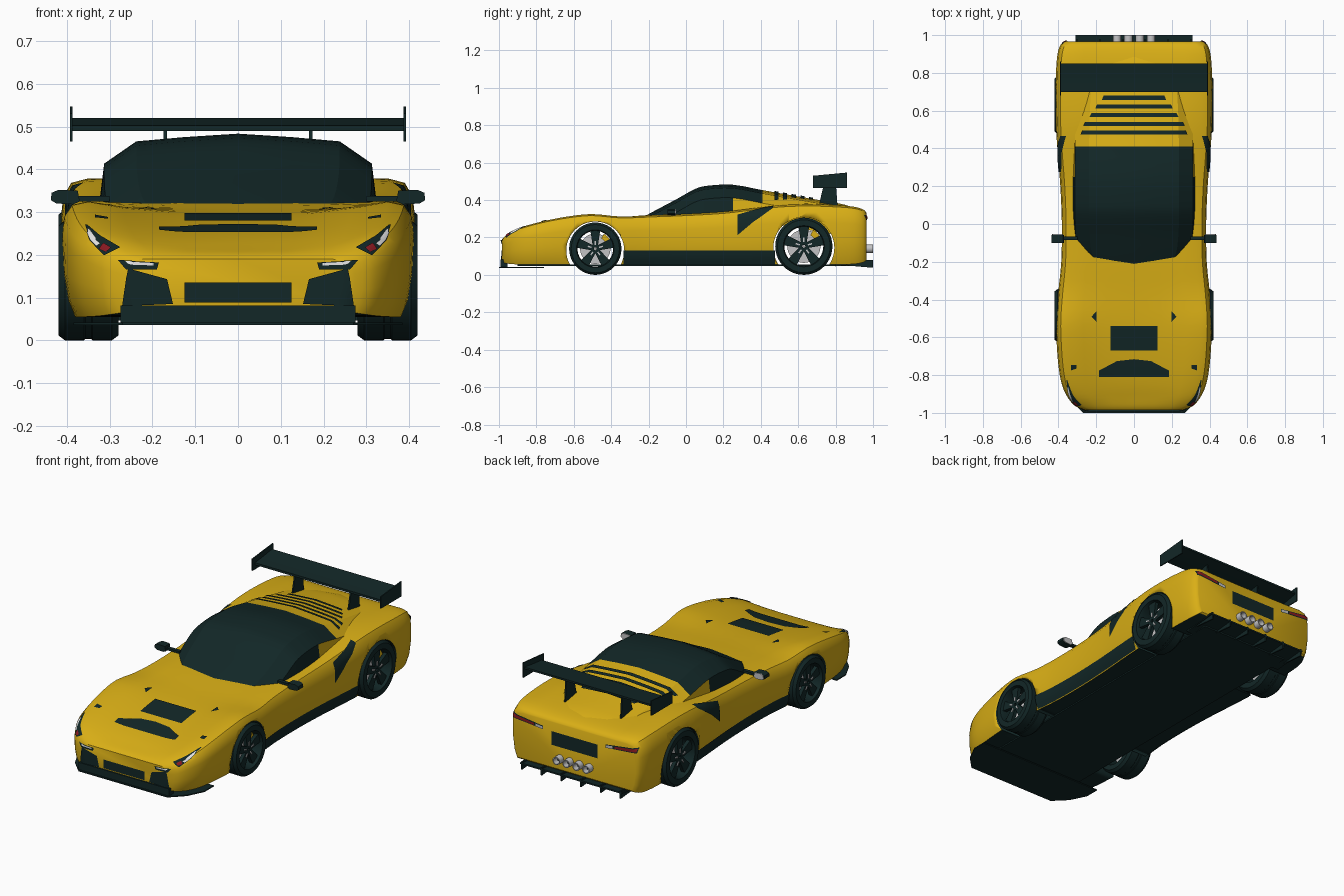
import bpy, bmesh, math
from mathutils import Vector
from mathutils.bvhtree import BVHTree

if "Cube" in bpy.data.objects:
    bpy.data.objects.remove(bpy.data.objects["Cube"])

def material(name, rgb):
    m = bpy.data.materials.new(name)
    m.diffuse_color = (*rgb, 1)
    m.use_nodes = True
    m.node_tree.nodes["Principled BSDF"].inputs["Base Color"].default_value = m.diffuse_color
    return m

YELLOW = material("yellow_paint", (0.70, 0.43, 0.008))
DARK = material("dark_trim", (0.006, 0.02, 0.02))
SILVER = material("silver", (0.55, 0.55, 0.56))
WHITE = material("white_lamp", (0.85, 0.85, 0.85))
RED = material("red_lamp", (0.25, 0.01, 0.015))

def finish(name, bm, mats, recalc=True, angle=35):
    if recalc:
        bmesh.ops.recalc_face_normals(bm, faces=bm.faces[:])
    me = bpy.data.meshes.new(name)
    bm.to_mesh(me)
    bm.free()
    for m in mats:
        me.materials.append(m)
    ob = bpy.data.objects.new(name, me)
    bpy.context.collection.objects.link(ob)
    me.shade_smooth()
    me.set_sharp_from_angle(angle=math.radians(angle))
    return ob

def spline(rows, k):
    """Smoothly resample rows of numbers, k steps per gap."""
    out = []
    for i in range(len(rows) - 1):
        p = [rows[max(0, min(len(rows) - 1, i + j))] for j in (-1, 0, 1, 2)]
        for s in range(k):
            t = s / k
            out.append([0.5 * (2 * b + (c - a) * t + (2 * a - 5 * b + 4 * c - d) * t * t
                        + (3 * b - a - 3 * c + d) * t ** 3) for a, b, c, d in zip(*p)])
    return out + [list(rows[-1])]

def loft(name, rows, half, mats, rule=None, angle=35):
    """Skin mirrored half-sections; half(row) lists (x, z) from top to bottom."""
    bm = bmesh.new()
    rings = []
    for r in rows:
        h = half(r)
        pts = h + [(-x, z) for x, z in h[-2:0:-1]]
        rings.append([bm.verts.new((x, r[0], z)) for x, z in pts])
    n = len(rings[0])
    for a, b in zip(rings, rings[1:]):
        for i in range(n):
            f = bm.faces.new((a[i], a[(i + 1) % n], b[(i + 1) % n], b[i]))
            if rule:
                f.material_index = rule(f.calc_center_median().y, min(i, n - 1 - i))
    bm.faces.new(rings[0])
    bm.faces.new(rings[-1])
    return finish(name, bm, mats, angle=angle)

def prism(name, polys, axis, lo, hi, mat):
    """Extrude 2D outlines along an axis (x: y,z   y: x,z   z: x,y)."""
    put = {'x': lambda u, v, w: (w, u, v), 'y': lambda u, v, w: (u, w, v),
           'z': lambda u, v, w: (u, v, w)}[axis]
    bm = bmesh.new()
    for poly in polys:
        a = [bm.verts.new(put(u, v, lo)) for u, v in poly]
        b = [bm.verts.new(put(u, v, hi)) for u, v in poly]
        bm.faces.new(a)
        bm.faces.new(b)
        for i in range(len(a)):
            j = (i + 1) % len(a)
            bm.faces.new((a[i], a[j], b[j], b[i]))
    return finish(name, bm, [mat])

def box(name, x0, x1, y0, y1, z0, z1, mat):
    return prism(name, [[(x0, y0), (x1, y0), (x1, y1), (x0, y1)]], 'z', z0, z1, mat)

def lathe(name, prof, c, mat, axis='x', n=40):
    """Revolve a closed (along, radius) loop round an axis through c."""
    bm = bmesh.new()
    rings = []
    for k in range(n):
        t = 2 * math.pi * k / n
        u, v = math.cos(t), math.sin(t)
        rings.append([bm.verts.new(Vector(c) + Vector((a, r * u, r * v) if axis == 'x'
                      else (r * u, a, r * v))) for a, r in prof])
    for k in range(n):
        a, b = rings[k], rings[(k + 1) % n]
        for i in range(len(prof)):
            j = (i + 1) % len(prof)
            bm.faces.new((a[i], a[j], b[j], b[i]))
    return finish(name, bm, [mat])

# Body: y, half width, centre top, shoulder, underside
BODY = [(-.985, .26, .19, .19, .07), (-.965, .31, .203, .208, .062), (-.92, .35, .218, .238, .057),
        (-.85, .382, .24, .264, .055), (-.75, .40, .262, .29, .055), (-.62, .41, .284, .314, .055),
        (-.5, .412, .298, .325, .055), (-.35, .40, .308, .312, .055), (-.2, .385, .32, .317, .055),
        (0, .382, .33, .325, .055), (.2, .39, .34, .337, .055), (.35, .402, .355, .355, .055),
        (.5, .412, .378, .372, .055), (.65, .415, .382, .378, .055), (.8, .413, .372, .373, .055),
        (.9, .405, .36, .364, .058), (.95, .388, .345, .348, .068), (.965, .37, .328, .33, .08)]

def body_half(r):
    y, w, c, s, b = r
    h = s - b
    return [(0, c), (.35 * w, c), (.65 * w, c + .5 * (s - c)), (.85 * w, s), (.94 * w, s - .03 * h),
            (.985 * w, s - .13 * h), (w, s - .3 * h), (.995 * w, s - .6 * h), (.97 * w, s - .85 * h),
            (.93 * w, b), (0, b)]
body = loft("body", spline(BODY, 3), body_half, [YELLOW, DARK])

# Cabin glass and rear deck: y, half width, top
CABIN = [(-.215, .26, .317), (-.15, .295, .352), (-.05, .31, .405), (.05, .313, .46), (.12, .313, .477),
         (.25, .313, .482), (.41, .312, .453), (.55, .31, .428), (.7, .30, .402), (.85, .285, .375),
         (.93, .27, .34)]

def cabin_half(r):
    y, w, t = r
    return [(0, t), (.4 * w, t - .008), (.76 * w, t - .018), (w, t - .07), (1.04 * w, t - .17), (0, t - .17)]
cabin = loft("cabin", spline(CABIN, 3), cabin_half, [DARK, YELLOW],
             lambda y, i: int(y > .41 or (y > .25 and i >= 3)), 25)

# Projection target for the trim plates
verts, polys = [], []
for ob in (body, cabin):
    k = len(verts)
    verts += [v.co.copy() for v in ob.data.vertices]
    polys += [[k + i for i in p.vertices] for p in ob.data.polygons]
tree = BVHTree.FromPolygons(verts, polys)
VIEW = {'top': (lambda u, v: (u, v, 3), (0, 0, -1)), 'front': (lambda u, v: (u, -3, v), (0, 1, 0)),
        'rear': (lambda u, v: (u, 3, v), (0, -1, 0)), 'side': (lambda u, v: (3, u, v), (-1, 0, 0))}

def at(line, t):
    t *= len(line) - 1
    i = min(int(t), len(line) - 2)
    return Vector(line[i]).lerp(Vector(line[i + 1]), t - i)

def plate(name, a, b, view, mat, mirror=False, off=.004, n=12, m=4):
    """Thin plate between two outlines, laid onto the bodywork."""
    org, d = VIEW[view][0], Vector(VIEW[view][1])
    for sx in ((1, -1) if mirror else (1,)):
        bm = bmesh.new()
        grid = {}
        for i in range(n + 1):
            for j in range(m + 1):
                p = at(a, i / n).lerp(at(b, i / n), j / m)
                hit, nor, _, _ = tree.ray_cast(Vector(org(*p)), d)
                if hit:
                    q = hit + nor * (off if nor.dot(d) < 0 else -off)
                    grid[i, j] = bm.verts.new((q.x * sx, q.y, q.z))
        for i in range(n):
            for j in range(m):
                ks = [(i, j), (i + 1, j), (i + 1, j + 1), (i, j + 1)]
                if all(k in grid for k in ks):
                    f = bm.faces.new([grid[k] for k in ks])
                    f.normal_update()
                    if f.normal.dot(Vector((d.x * sx, d.y, d.z))) > 0:
                        f.normal_flip()
        finish(name, bm, [mat], recalc=False)

# Wheel arches cut right through, dark inside and below
ARCHES = [(-.485, .13, .155), (.63, .145, .163)]
for y, z, r in ARCHES:
    arc = [(y + r * math.cos(t * math.pi / 24), z + r * math.sin(t * math.pi / 24)) for t in range(48)]
    cut = prism("arch_cutter", [arc], 'x', -.6, .6, DARK)
    cut.hide_render = True
    mod = body.modifiers.new("arch", 'BOOLEAN')
    mod.operation, mod.solver, mod.object = 'DIFFERENCE', 'EXACT', cut
    bpy.context.view_layer.objects.active = body
    bpy.ops.object.modifier_apply(modifier="arch")
    bpy.data.objects.remove(cut)
for p in body.data.polygons:
    c = p.center
    inside = any(math.hypot(c.y - y, c.z - z) < r * 1.005 and abs(p.normal.x) < .1 for y, z, r in ARCHES)
    p.material_index = int(inside or (p.normal.z < -.8 and c.z < .09))
box("floor", -.27, .27, -.9, .9, .048, .056, DARK)

# Hood vents and lower trim
plate("hood_vent", [(-.125, -.67), (.125, -.67)], [(-.125, -.54), (.125, -.54)], 'top', DARK)
plate("nose_vent", [(-.185, -.81), (0, -.81), (.185, -.81)],
      [(-.185, -.775), (-.09, -.725), (0, -.715), (.09, -.725), (.185, -.775)], 'top', DARK)
plate("hood_notch", [(.198, -.52), (.225, -.49)], [(.198, -.46), (.225, -.49)], 'top', DARK, True)
plate("washer_cap", [(.305, -.765), (.335, -.775)], [(.305, -.745), (.335, -.745)], 'top', DARK, True)
for k, w in enumerate((.28, .265, .235, .205, .17)):
    y = .483 + .046 * k
    plate("deck_slat", [(-w, y - .011), (w, y - .011)], [(-w + .01, y + .011), (w - .01, y + .011)],
          'top', DARK, off=.007)
plate("side_skirt", [(-.335, .058), (.475, .058)], [(-.335, .13), (.475, .13)], 'side', DARK, True)
plate("side_intake", [(.275, .32), (.36, .345), (.465, .366)], [(.275, .212), (.36, .283), (.465, .355)],
      'side', DARK, True)

# Front face
plate("grille", [(-.125, .088), (.125, .088)], [(-.125, .135), (.125, .135)], 'front', DARK)
plate("front_intake", [(.152, .085), (.27, .08)], [(.166, .143), (.257, .168)], 'front', DARK, True)
plate("running_lamp_frame", [(.19, .165), (.26, .165)], [(.185, .182), (.28, .187)], 'front', DARK, True)
plate("running_lamp", [(.198, .175), (.255, .177)], [(.198, .181), (.262, .184)], 'front', WHITE, True, .007)
plate("headlight", [(.357, .267), (.345, .232), (.312, .197)], [(.352, .267), (.322, .242), (.275, .215)],
      'front', DARK, True)
plate("headlight_lamp", [(.352, .255), (.342, .232), (.328, .217)], [(.347, .255), (.333, .236), (.318, .223)],
      'front', WHITE, True, .007)
plate("headlight_accent", [(.322, .211), (.306, .204)], [(.314, .223), (.296, .212)], 'front', RED, True, .007)
prism("splitter", [[(-.27, -1), (.27, -1), (.34, -.93), (.385, -.84), (.385, -.76), (-.385, -.76),
      (-.385, -.84), (-.34, -.93)]], 'z', .036, .042, DARK)
box("splitter_lip", -.275, .275, -.992, -.955, .04, .081, DARK)

# Rear face
plate("rear_panel", [(-.14, .205), (.14, .205)], [(-.14, .28), (.14, .28)], 'rear', DARK)
plate("tail_light_frame", [(.19, .277), (.375, .293)], [(.19, .295), (.38, .32)], 'rear', DARK, True)
plate("tail_light", [(.245, .286), (.372, .298)], [(.245, .297), (.376, .315)], 'rear', RED, True, .006)
plate("reverse_light", [(.19, .278), (.235, .282)], [(.19, .292), (.235, .297)], 'rear', SILVER, True, .007)
for x in (-.09, -.03, .03, .09):
    lathe("exhaust", [(.94, .022), (1, .022), (1, .017), (.94, .017)], (x, 0, .14), SILVER, 'y', 20)
    box("exhaust_core", x - .012, x + .012, .94, .97, .128, .152, DARK)
prism("diffuser", [[(.8, .046), (1, .066), (1, .074), (.8, .056)]], 'x', -.31, .31, DARK)
for x in (-.3, -.18, -.06, .06, .18, .3):
    prism("diffuser_fin", [[(.86, .05), (1, .038), (1, .08), (.93, .08)]], 'x', x - .004, x + .004, DARK)

# Rear wing
prism("wing_blade", [[(.70, .49), (.76, .493), (.85, .51), (.85, .52), (.76, .508), (.70, .502)]],
      'x', -.39, .39, DARK)
for s in (-1, 1):
    prism("wing_end_plate", [[(.68, .465), (.86, .465), (.86, .547), (.68, .53)]],
          'x', s * .39 - .003, s * .39 + .003, DARK)
    prism("wing_support", [[(.71, .37), (.81, .37), (.80, .505), (.74, .498)]],
          'x', s * .17 - .004, s * .17 + .004, DARK)
    # Door mirrors
    prism("mirror_stalk", [[(s * .30, .325), (s * .38, .325), (s * .38, .337), (s * .30, .337)]],
          'y', -.085, -.065, DARK)
    cap = [(.37, .325), (.385, .318), (.425, .32), (.438, .328), (.436, .345), (.42, .352), (.375, .35)]
    prism("mirror_housing", [[(s * x, z) for x, z in cap]], 'y', -.10, -.058, DARK)
    prism("mirror_glass", [[(s * (.405 + (x - .405) * .85), z) for x, z in cap]], 'y', -.058, -.054, SILVER)

# Wheels
for y, r in ((-.485, .14), (.63, .153)):
    for s in (-1, 1):
        c = (s * .35, y, r)
        tyre = [(-.07, .72 * r), (-.07, .92 * r), (-.055, r), (-.01, r), (-.007, .98 * r), (.007, .98 * r),
                (.01, r), (.055, r), (.07, .92 * r), (.07, .72 * r), (.05, .68 * r), (-.05, .68 * r)]
        lathe("tyre", [(s * a, b) for a, b in tyre], c, DARK)
        lathe("brake_disc", [(s * a, b) for a, b in ((.0, .58 * r), (.012, .58 * r), (.012, .001), (.0, .001))],
              c, SILVER)
        spokes, studs = [], []
        for k in range(5):
            t = math.pi / 2 + k * math.tau / 5
            u, v = Vector((math.cos(t), math.sin(t))), Vector((-math.sin(t), math.cos(t)))
            o = Vector((y, r))
            spokes.append([tuple(o + r * (u * p + v * q)) for p, q in
                           ((.05, -.09), (.72, -.19), (.72, .19), (.05, .09))])
            studs.append([tuple(o + r * (u * p + v * q)) for p, q in
                          ((.15, -.025), (.3, -.025), (.3, .025), (.15, .025))])
        prism("wheel_spokes", spokes, 'x', s * .385, s * .405, DARK)
        prism("wheel_studs", studs, 'x', s * .405, s * .409, SILVER)
        arc = [math.radians(20 + 8 * k) for k in range(6)]
        prism("brake_caliper", [[(y + q * r * math.cos(t), r + q * r * math.sin(t)) for q, ts in
              ((.66, arc), (.45, arc[::-1])) for t in ts]], 'x', s * .355, s * .375, YELLOW)
